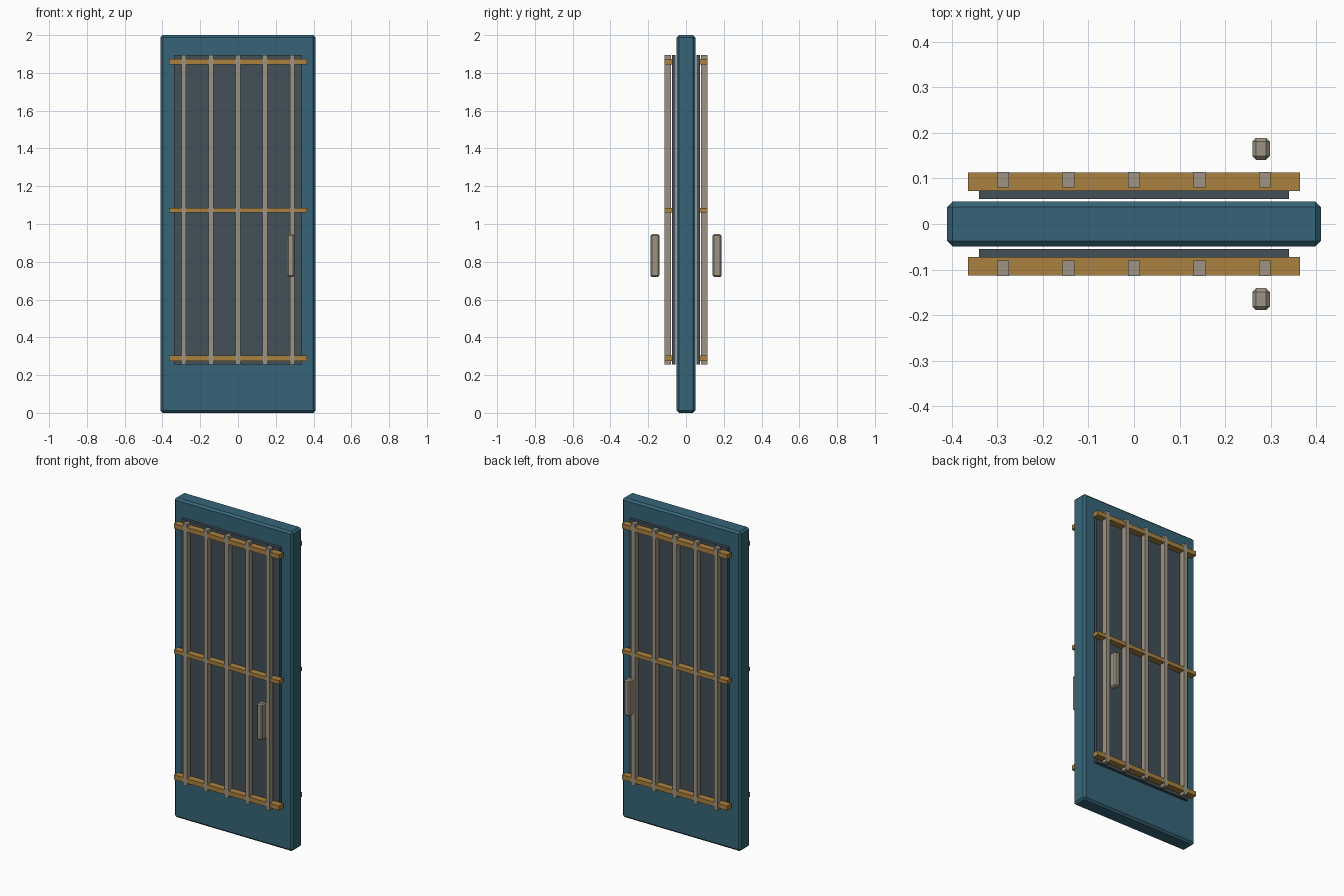
import bpy

if "Cube" in bpy.data.objects:
    bpy.data.objects.remove(bpy.data.objects["Cube"])


def material(name, rgb):
    m = bpy.data.materials.new(name)
    m.diffuse_color = (*rgb, 1)
    m.use_nodes = True
    m.node_tree.nodes["Principled BSDF"].inputs["Base Color"].default_value = m.diffuse_color
    return m


TEAL = material("teal_paint", (0.037, 0.13, 0.19))
SLATE = material("dark_slate", (0.054, 0.08, 0.098))
GOLD = material("brass", (0.40, 0.22, 0.05))
STEEL = material("warm_steel", (0.34, 0.30, 0.23))


def box(name, x, y, z, mat, chamfer=0):
    """Box from (min, max) ranges, with optional flat chamfer."""
    bpy.ops.mesh.primitive_cube_add(size=1, location=[sum(r) / 2 for r in (x, y, z)])
    ob = bpy.context.object
    ob.name = name
    ob.scale = [r[1] - r[0] for r in (x, y, z)]
    bpy.ops.object.transform_apply(location=False, rotation=False, scale=True)
    ob.data.materials.append(mat)
    if chamfer:
        b = ob.modifiers.new("chamfer", 'BEVEL')
        b.width = chamfer
        b.segments = 1
    return ob


# Door slab
box("door_slab", (-0.41, 0.41), (-0.049, 0.049), (0, 2), TEAL, 0.012)

# Both faces carry the same panel, grille and handle
for side, s in (("front", -1), ("back", 1)):
    def depth(a, b):
        return tuple(sorted((s * a, s * b)))

    # Recess panel
    box(f"{side}_panel", (-0.34, 0.34), depth(0.055, 0.073), (0.255, 1.895), SLATE)

    # Vertical bars
    for i in range(5):
        x = (i - 2) * 0.1435
        box(f"{side}_vertical_bar_{i + 1}", (x - 0.013, x + 0.013),
            depth(0.08, 0.1145), (0.255, 1.895), STEEL)

    # Cross rails
    for name, z, h in (("lower", 0.288, 0.029), ("middle", 1.074, 0.024), ("upper", 1.86, 0.029)):
        box(f"{side}_{name}_rail", (-0.364, 0.364), depth(0.072, 0.1135),
            (z - h / 2, z + h / 2), GOLD)

    # Handle grip
    box(f"{side}_handle", (0.26, 0.298), depth(0.141, 0.189), (0.72, 0.946), STEEL, 0.008)
